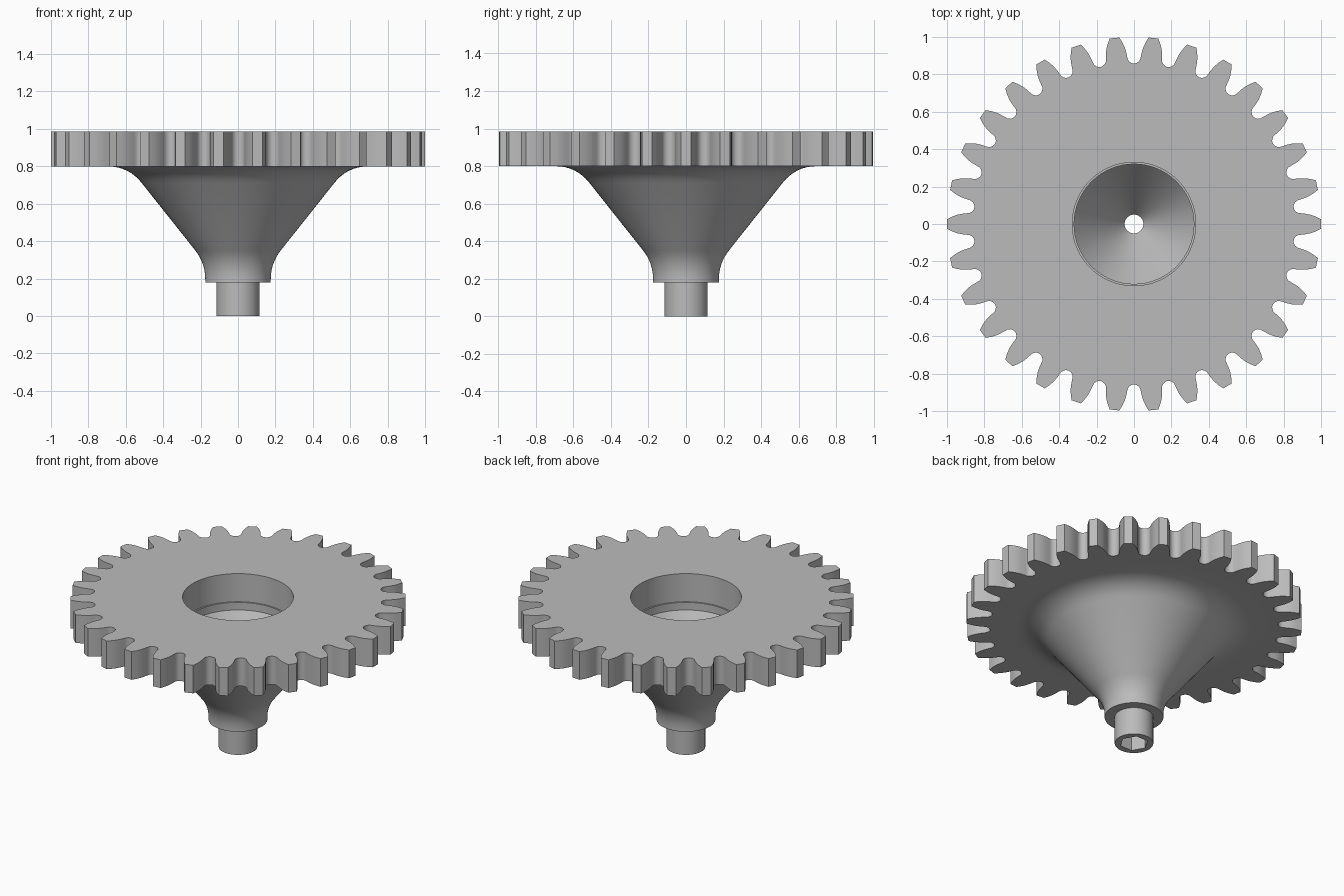
import bpy, bmesh, math
from mathutils import Vector

cube = bpy.data.objects.get("Cube")
if cube:
    bpy.data.objects.remove(cube, do_unlink=True)

SEG, TEETH = 96, 30
Z_LOW, Z_TOP = 0.80, 0.985

grey = bpy.data.materials.new("plain grey")
grey.use_nodes = True
colour = (0.5, 0.5, 0.5, 1)
grey.diffuse_color = colour
grey.node_tree.nodes["Principled BSDF"].inputs["Base Color"].default_value = colour


def fillet(a, b, c, steps=8):
    """Rounded corner from a to c, around corner point b."""
    a, b, c = Vector(a), Vector(b), Vector(c)
    pts = []
    for i in range(steps + 1):
        t = i / steps
        p = a * (1 - t) ** 2 + b * (2 * t * (1 - t)) + c * t * t
        pts.append((p.x, p.y, False))
    return pts


def ring(bm, radius, z, hexagonal):
    """Circle of vertices, or a hexagon whose corner radius is given."""
    verts = []
    for i in range(SEG):
        a = math.tau * i / SEG
        r = radius
        if hexagonal:
            r *= math.cos(math.pi / 6) / math.cos(a % (math.pi / 3) - math.pi / 6)
        verts.append(bm.verts.new((r * math.cos(a), r * math.sin(a), z)))
    return verts


def skin(bm, lower, upper):
    n = len(lower)
    for i in range(n):
        j = (i + 1) % n
        bm.faces.new((lower[i], lower[j], upper[j], upper[i]))


def tooth_outline():
    """Gear outline: rounded roots and tapering flanks, mirrored per tooth."""
    half = []
    for i in range(5):
        a = math.pi / 2 * i / 4
        half.append((0.894 - 0.036 * math.cos(a),
                     6 - math.degrees(0.036 * math.sin(a) / 0.89)))
    half += [(0.92, 3.4), (0.945, 3.0), (0.97, 2.4), (1.0, 1.5)]
    tooth = [(r, -a) for r, a in half] + [(r, a) for r, a in reversed(half[1:])]
    pts = []
    for k in range(TEETH):
        for r, a in tooth:
            t = math.radians(a + k * 360 / TEETH)
            pts.append((r * math.cos(t), r * math.sin(t)))
    return pts


def loop_edges(bm, verts):
    found = []
    for i, v in enumerate(verts):
        w = verts[(i + 1) % len(verts)]
        found.append(bm.edges.get((v, w)) or bm.edges.new((v, w)))
    return found


bm = bmesh.new()

# Funnel: outside of the flare down to the spigot, then up the inside
profile = fillet((0.70, Z_LOW), (0.585, Z_LOW), (0.515, 0.711))
profile += fillet((0.23, 0.352), (0.175, 0.283), (0.175, 0.195))
profile += [(0.175, 0.18, False), (0.115, 0.18, False), (0.115, 0, False)]
profile += [(0.085, 0, True), (0.085, 0.20, True)]
profile += [(0.05, 0.20, False), (0.05, 0.40, False), (0.32, 0.75, False)]
profile += [(0.32, Z_LOW, False), (0.33, Z_LOW, False), (0.33, Z_TOP, False)]
rings = [ring(bm, *p) for p in profile]
for first, second in zip(rings, rings[1:]):
    skin(bm, first, second)

# Toothed rim
outline = tooth_outline()
low = [bm.verts.new((x, y, Z_LOW)) for x, y in outline]
high = [bm.verts.new((x, y, Z_TOP)) for x, y in outline]
skin(bm, low, high)

# Flat top and underside of the gear plate
for inner, outer, up in ((rings[-1], high, 1), (rings[0], low, -1)):
    bmesh.ops.triangle_fill(bm, use_beauty=True, normal=(0, 0, up),
                            edges=loop_edges(bm, inner) + loop_edges(bm, outer))

bmesh.ops.recalc_face_normals(bm, faces=bm.faces[:])
mesh = bpy.data.meshes.new("gear_with_funnel")
bm.to_mesh(mesh)
bm.free()
mesh.materials.append(grey)
gear = bpy.data.objects.new("gear_with_funnel", mesh)
bpy.context.collection.objects.link(gear)

for o in bpy.context.selected_objects:
    o.select_set(False)
gear.select_set(True)
bpy.context.view_layer.objects.active = gear
bpy.ops.object.shade_smooth_by_angle(angle=math.radians(32))
